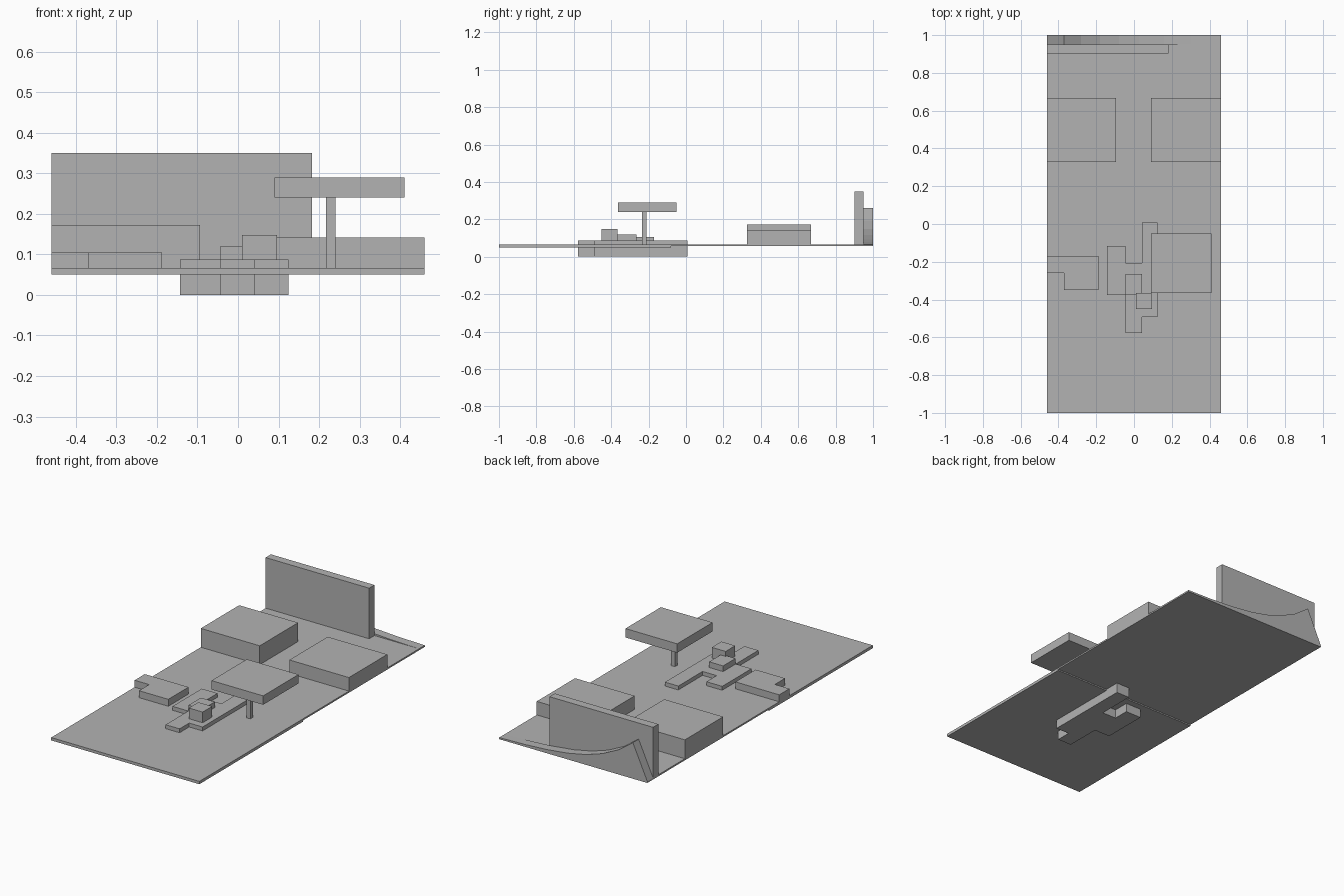
import bpy
import bmesh
from mathutils import Matrix, Vector

cube = bpy.data.objects.get("Cube")
if cube:
    bpy.data.objects.remove(cube, do_unlink=True)

# Single massing-model grey
GREY = (0.45, 0.45, 0.45, 1.0)
grey = bpy.data.materials.new("plain grey")
grey.use_nodes = True
grey.diffuse_color = GREY
grey.node_tree.nodes["Principled BSDF"].inputs["Base Color"].default_value = GREY

TOP = 0.066   # upper surface of the ground


def prism(name, outline, depth):
    """Extrude a closed 3D outline along the depth vector."""
    bm = bmesh.new()
    face = bm.faces.new([bm.verts.new(p) for p in outline])
    grown = bmesh.ops.extrude_face_region(bm, geom=[face])["geom"]
    verts = [v for v in grown if isinstance(v, bmesh.types.BMVert)]
    bmesh.ops.translate(bm, verts=verts, vec=Vector(depth))
    bmesh.ops.recalc_face_normals(bm, faces=bm.faces)
    mesh = bpy.data.meshes.new(name)
    bm.to_mesh(mesh)
    bm.free()
    mesh.materials.append(grey)
    obj = bpy.data.objects.new(name, mesh)
    bpy.context.collection.objects.link(obj)
    return obj


def plan(name, points, z0, z1):
    """Raise a floor plan from z0 to z1."""
    return prism(name, [(x, y, z0) for x, y in points], (0, 0, z1 - z0))


def block(name, x0, x1, y0, y1, z0, z1):
    return plan(name, [(x0, y0), (x1, y0), (x1, y1), (x0, y1)], z0, z1)


# Ground slabs, the rear one thinner
block("front_ground", -0.46, 0.46, -1, -0.08, 0.05, TOP)
block("rear_ground", -0.46, 0.46, -0.08, 1, 0.057, TOP)

# Stepped building in the middle, with its base below the ground
plan("main_building", [
    (-0.143, -0.117), (-0.045, -0.117), (-0.045, -0.207), (0.042, -0.207),
    (0.042, 0.008), (0.125, 0.008), (0.125, -0.493), (0.042, -0.493),
    (0.042, -0.578), (-0.045, -0.578), (-0.045, -0.377), (-0.143, -0.377),
], 0, 0.088)
block("low_roof_block", -0.045, 0.042, -0.375, -0.265, 0.088, 0.12)
block("high_roof_block", 0.01, 0.096, -0.451, -0.366, 0.088, 0.148)

# Notched side building
plan("notched_building", [
    (-0.46, -0.17), (-0.188, -0.17), (-0.188, -0.35), (-0.37, -0.35),
    (-0.37, -0.26), (-0.46, -0.26),
], TOP, 0.105)

# Canopy on a single post
block("canopy_post", 0.217, 0.241, -0.235, -0.211, TOP, 0.24)
block("canopy_top", 0.09, 0.411, -0.364, -0.05, 0.24, 0.29)

# Two large rear blocks
block("right_rear_block", -0.46, -0.094, 0.327, 0.667, TOP, 0.172)
block("left_rear_block", 0.09, 0.46, 0.327, 0.667, TOP, 0.142)

# Tall wall with a curved embankment behind it
block("rear_wall", -0.46, 0.183, 0.902, 0.949, TOP, 0.35)
ridge = [(-0.46, TOP), (-0.37, 0.26), (-0.28, 0.195), (-0.18, 0.147),
         (-0.08, 0.115), (0.03, 0.093), (0.16, 0.078), (0.3, 0.07), (0.46, TOP)]
prism("embankment", [(x, 0.949, z) for x, z in ridge]
      + [(0.46, 0.949, 0.058), (-0.46, 0.949, 0.058)], (0, 0.051, 0))
